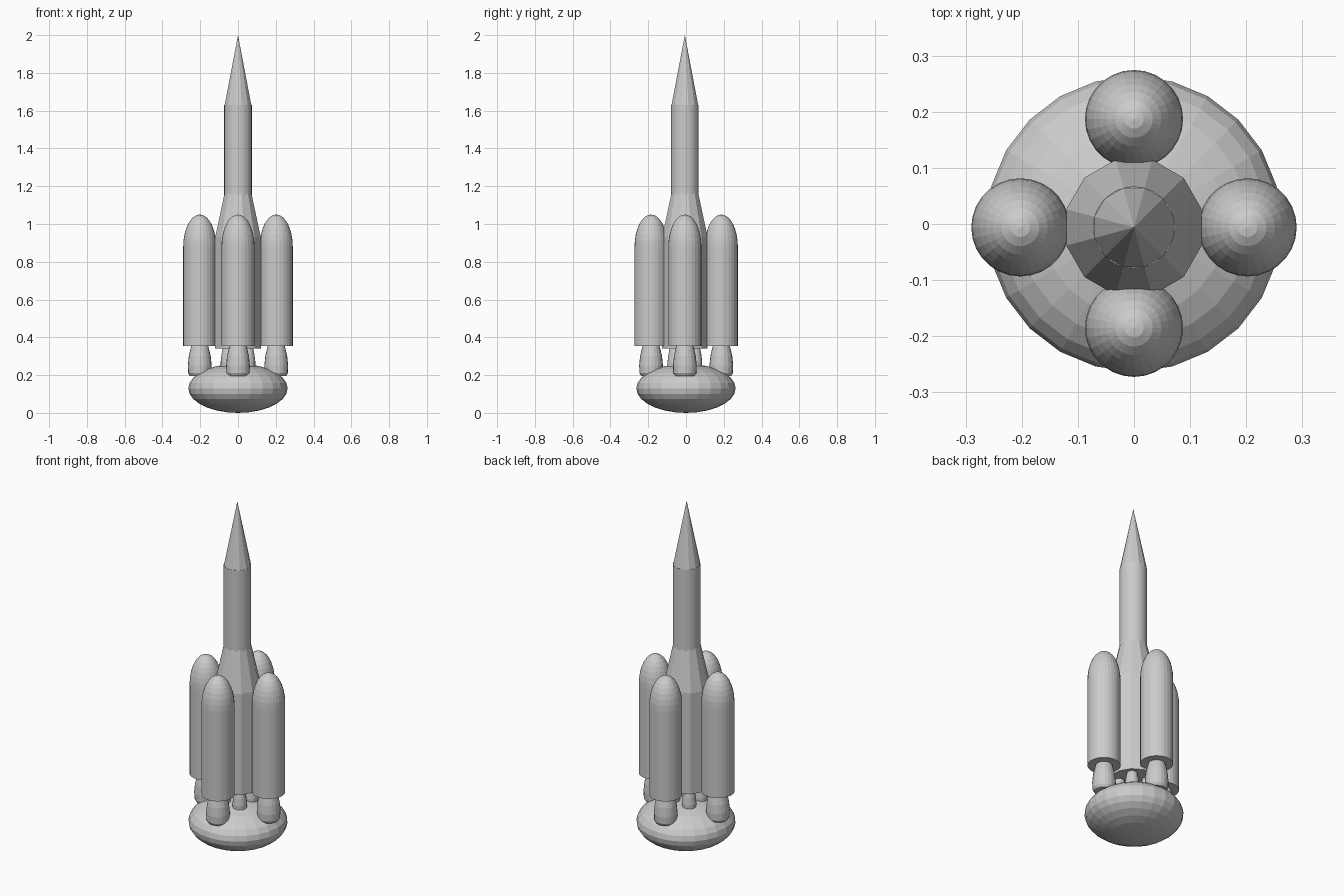
import bpy, bmesh
from math import sin, cos, pi, sqrt

if "Cube" in bpy.data.objects:
    bpy.data.objects.remove(bpy.data.objects["Cube"])

CY = -0.006  # core axis offset in y


def lathe(name, profile, sides, x=0, y=0, turn=0.0):
    """Closed solid of revolution from (radius, z) points, bottom to top."""
    bm = bmesh.new()
    rings = []
    for r, z in profile:
        if r == 0:
            rings.append([bm.verts.new((x, y, z))])
        else:
            rings.append([bm.verts.new((x + r * cos(turn + 2 * pi * i / sides),
                                        y + r * sin(turn + 2 * pi * i / sides), z))
                          for i in range(sides)])
    for a, b in zip(rings, rings[1:]):
        for i in range(sides):
            j = (i + 1) % sides
            if len(a) == 1:
                bm.faces.new((a[0], b[j], b[i]))
            elif len(b) == 1:
                bm.faces.new((a[i], a[j], b[0]))
            else:
                bm.faces.new((a[i], a[j], b[j], b[i]))
    if len(rings[0]) > 1:
        bm.faces.new(rings[0][::-1])
    if len(rings[-1]) > 1:
        bm.faces.new(rings[-1])
    bmesh.ops.recalc_face_normals(bm, faces=bm.faces)
    mesh = bpy.data.meshes.new(name)
    bm.to_mesh(mesh)
    bm.free()
    obj = bpy.data.objects.new(name, mesh)
    bpy.context.collection.objects.link(obj)
    return obj


# Core stage with tapered shoulder
lathe("core_stage", [(0.125, 0.34), (0.125, 0.93), (0.073, 1.165)], 12, 0, CY, pi / 12)

# Slim upper stage and pointed nose
lathe("upper_stage", [(0.073, 1.15), (0.073, 1.63)], 32, 0, CY)
lathe("nose_cone", [(0.073, 1.63), (0, 2.0)], 12, 0, CY, pi / 12)

# Four side boosters with rounded tops, each with a bell nozzle
R, BASE, SHOULDER, TOP = 0.0875, 0.355, 0.88, 1.05
dome = [(R * cos(t * pi / 16), SHOULDER + (TOP - SHOULDER) * sin(t * pi / 16)) for t in range(8)]
bell = [(0.052, 0.195), (0.061, 0.21), (0.063, 0.25), (0.058, 0.30), (0.049, 0.34), (0.040, 0.37)]
for side, x, y in (("left", -0.2025, CY), ("right", 0.2025, CY),
                   ("front", 0, -0.185), ("back", 0, 0.187)):
    lathe(f"{side}_booster", [(R, BASE)] + dome + [(0, TOP)], 28, x, y)
    lathe(f"{side}_booster_nozzle", bell, 20, x, y)

# Four small nozzles under the core
small_bell = [(0.030, 0.225), (0.038, 0.24), (0.039, 0.27), (0.034, 0.31), (0.026, 0.35)]
for sx in (-1, 1):
    for sy in (-1, 1):
        lathe("core_nozzle", small_bell, 16, sx * 0.053, CY + sy * 0.053)

# Flattened exhaust cloud at the base
n = 14
cloud = [(0.263 * sin(pi * i / n), 0.13 - 0.13 * cos(pi * i / n)) for i in range(1, n)]
lathe("exhaust_cloud", [(0, 0)] + cloud + [(0, 0.26)], 24)
